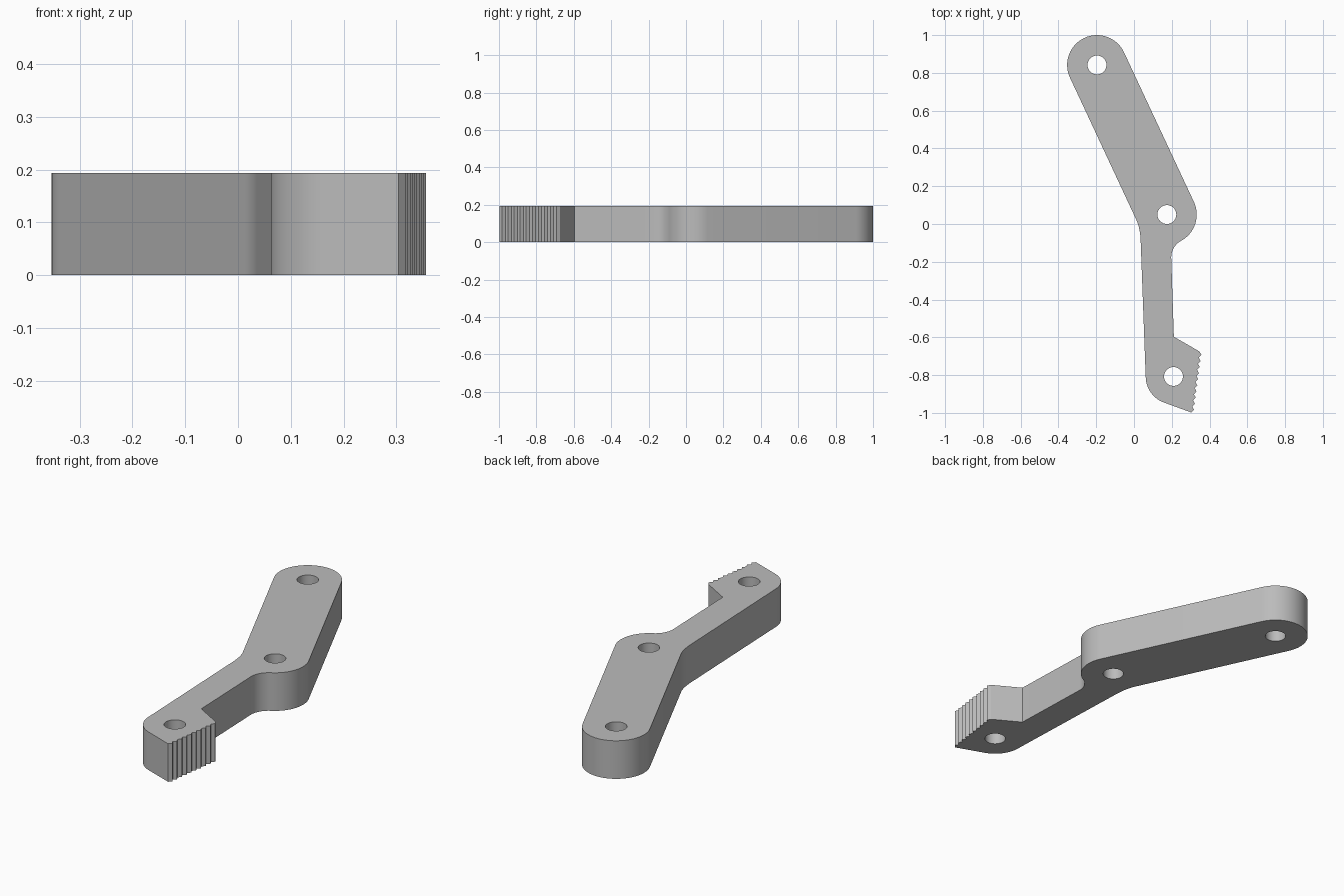
import bpy
import bmesh
from math import cos, sin, radians
from mathutils import Vector

cube = bpy.data.objects.get("Cube")
if cube:
    bpy.data.objects.remove(cube, do_unlink=True)

THICK = 0.194
TOP = Vector((-0.196, 0.842))
ELBOW = Vector((0.174, 0.05))
FOOT = Vector((0.209, -0.807))
BOSS_R, FOOT_R, HOLE_R = 0.158, 0.147, 0.05
TEETH = 10

grey = bpy.data.materials.new("plain grey")
grey.use_nodes = True
grey.diffuse_color = (0.5, 0.5, 0.5, 1)
grey.node_tree.nodes["Principled BSDF"].inputs["Base Color"].default_value = (0.5, 0.5, 0.5, 1)


def arc(center, radius, start, end, steps):
    """Points along an arc, angles in degrees."""
    angles = [radians(start + (end - start) * i / steps) for i in range(steps + 1)]
    return [center + radius * Vector((cos(a), sin(a))) for a in angles]


def bend(a, corner, b, steps):
    """Rounded corner between two straight edges."""
    a, corner, b = Vector(a), Vector(corner), Vector(b)
    ts = [i / steps for i in range(steps + 1)]
    return [a * (1 - t) ** 2 + corner * 2 * t * (1 - t) + b * t * t for t in ts]


def prism(name, outline, z0, z1):
    """Upright solid from a flat outline."""
    bm = bmesh.new()
    base = bm.faces.new([bm.verts.new((p.x, p.y, z0)) for p in outline])
    result = bmesh.ops.extrude_face_region(bm, geom=[base])
    verts = [v for v in result["geom"] if isinstance(v, bmesh.types.BMVert)]
    bmesh.ops.translate(bm, verts=verts, vec=(0, 0, z1 - z0))
    bmesh.ops.recalc_face_normals(bm, faces=bm.faces[:])
    mesh = bpy.data.meshes.new(name)
    bm.to_mesh(mesh)
    bm.free()
    mesh.materials.append(grey)
    obj = bpy.data.objects.new(name, mesh)
    bpy.context.collection.objects.link(obj)
    return obj


# Toothed edge, climbing from the tip of the foot
low, high = Vector((0.304, -0.998)), Vector((0.347, -0.675))
step = (high - low) / TEETH
out = Vector((step.y, -step.x)).normalized()
teeth = []
for i in range(TEETH):
    teeth += [low + step * i, low + step * (i + 0.5) + out * 0.012]
teeth.append(high)

# Lever outline, anticlockwise from the upper boss
side = (TOP - ELBOW).angle_signed(Vector((1, 0)))
tilt = 25
outline = arc(TOP, BOSS_R, tilt, tilt + 180, 32)
outline += bend((0.012, 0.023), (0.031, -0.017), (0.035, -0.08), 8)
outline += arc(FOOT, FOOT_R, 182, 251, 16)
outline += teeth
outline += [Vector((0.211, -0.597))]
outline += arc(Vector((0.297, -0.177)), 0.1, 180, 118.5, 12)
outline += arc(ELBOW, BOSS_R, -61.5, tilt, 20)[1:]
lever = prism("lever_arm", outline, 0, THICK)

# Pivot holes
for name, center in (("upper", TOP), ("elbow", ELBOW), ("foot", FOOT)):
    cutter = prism(name + "_hole_cutter", arc(center, HOLE_R, 0, 360, 32)[:-1], -0.1, THICK + 0.1)
    cutter.hide_render = True
    mod = lever.modifiers.new(name + "_hole", "BOOLEAN")
    mod.operation = "DIFFERENCE"
    mod.solver = "EXACT"
    mod.object = cutter
    bpy.context.view_layer.objects.active = lever
    bpy.ops.object.modifier_apply(modifier=mod.name)
    bpy.data.objects.remove(cutter, do_unlink=True)

# Smooth round walls, crisp rims and teeth
bpy.ops.object.select_all(action="DESELECT")
lever.select_set(True)
bpy.context.view_layer.objects.active = lever
bpy.ops.object.shade_smooth_by_angle(angle=radians(25))
